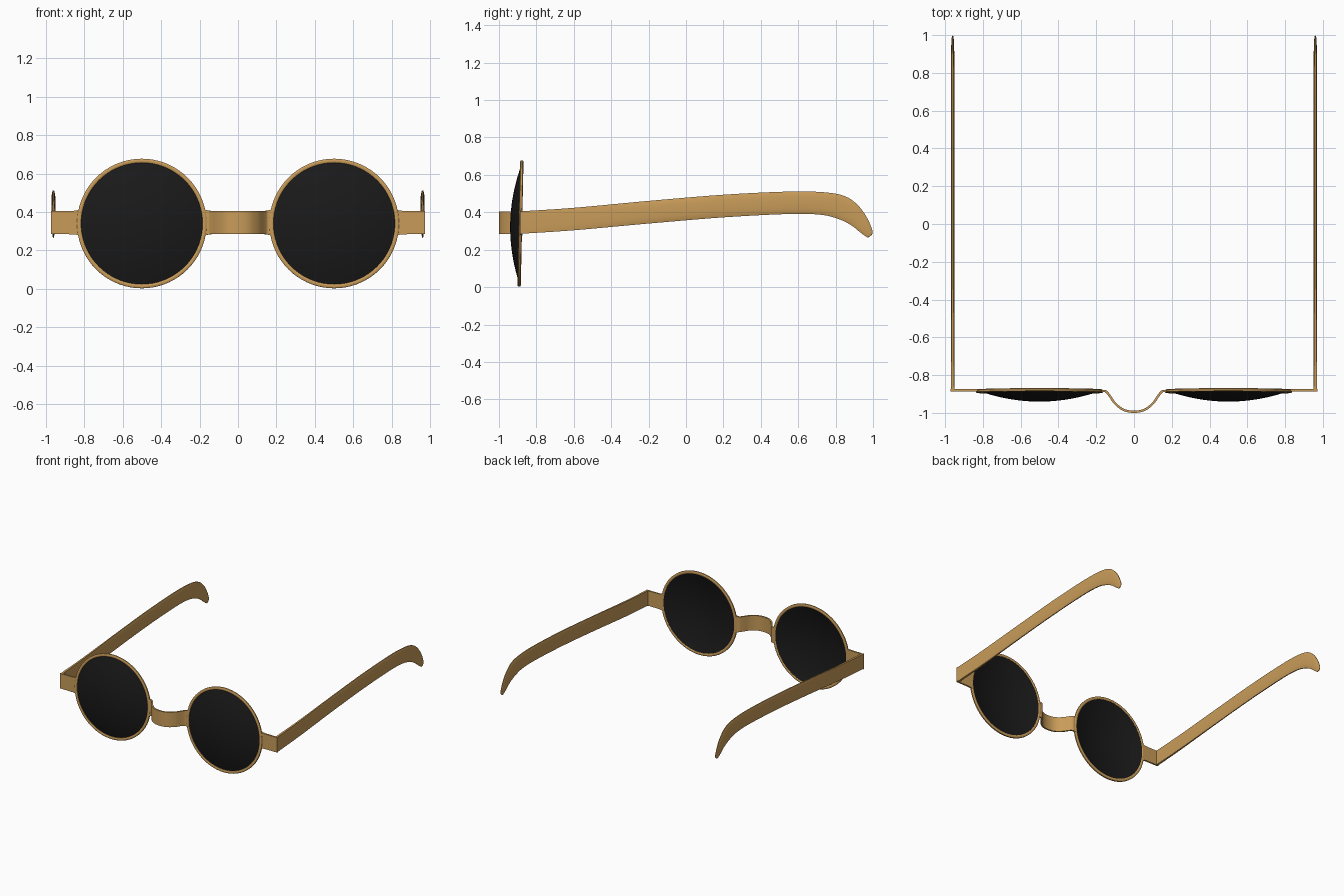
import bpy, bmesh, math
from mathutils import Vector, Matrix

if "Cube" in bpy.data.objects:
    bpy.data.objects.remove(bpy.data.objects["Cube"])

CX, CZ, CY = 0.5, 0.34, -0.885


def material(name, color):
    m = bpy.data.materials.new(name)
    m.diffuse_color = color
    m.use_nodes = True
    m.node_tree.nodes["Principled BSDF"].inputs["Base Color"].default_value = m.diffuse_color
    return m


TAN = material("tan_frame", (0.58, 0.33, 0.10, 1))
DARK = material("dark_lens", (0.010, 0.010, 0.010, 1))


def smooth_path(points, steps=6):
    """Catmull-Rom interpolation of tuples of any length."""
    p = [Vector(q) for q in points]
    p = [2 * p[0] - p[1]] + p + [2 * p[-1] - p[-2]]
    out = []
    for i in range(1, len(p) - 2):
        a, b, c, d = p[i - 1:i + 3]
        for k in range(steps):
            t = k / steps
            out.append(0.5 * (2 * b + (c - a) * t + (2 * a - 5 * b + 4 * c - d) * t * t
                              + (3 * b - a - 3 * c + d) * t ** 3))
    return out + [p[-2]]


def skin(name, rings, mat, closed=False, mirror=True, angle=40):
    """Join equal-sized vertex rings into a solid."""
    bm = bmesh.new()
    vs = [[bm.verts.new(v) for v in r] for r in rings]
    n, m = len(vs), len(vs[0])
    for i in range(n if closed else n - 1):
        a, b = vs[i], vs[(i + 1) % n]
        for j in range(m):
            k = (j + 1) % m
            bm.faces.new((a[j], a[k], b[k], b[j]))
    if not closed:
        bm.faces.new(vs[0])
        bm.faces.new(vs[-1])
    bmesh.ops.remove_doubles(bm, verts=bm.verts, dist=1e-5)
    bmesh.ops.recalc_face_normals(bm, faces=bm.faces)
    me = bpy.data.meshes.new(name)
    bm.to_mesh(me)
    bm.free()
    me.materials.append(mat)
    ob = bpy.data.objects.new(name, me)
    bpy.context.collection.objects.link(ob)
    bpy.ops.object.select_all(action='DESELECT')
    ob.select_set(True)
    bpy.context.view_layer.objects.active = ob
    bpy.ops.object.shade_smooth_by_angle(angle=math.radians(angle))
    if mirror:
        ob.modifiers.new("mirror", 'MIRROR').use_mirror_merge = False
    return ob


def lathe(name, profile, mat, sides=72):
    """Spin (radius, depth) points about the slightly tilted lens axis."""
    tilt = Matrix.Rotation(-0.022, 3, 'X')
    centre = Vector((CX, CY, CZ))
    rings = []
    for i in range(sides):
        a = 2 * math.pi * i / sides
        rings.append([centre + tilt @ Vector((r * math.cos(a), d, r * math.sin(a)))
                      for r, d in profile])
    return skin(name, rings, mat, closed=True)


def ribbon(name, path, thick, mirror):
    """Upright strip along (x, y, half_height) points."""
    rings = []
    for i, p in enumerate(path):
        t = path[min(i + 1, len(path) - 1)] - path[max(i - 1, 0)]
        n = Vector((-t.y, t.x, 0)).normalized() * thick / 2
        c, h = Vector((p.x, p.y, 0.345)), Vector((0, 0, p.z))
        rings.append([c + n + h, c - n + h, c - n - h, c + n - h])
    return skin(name, rings, TAN, mirror=mirror)


# round rims with softened edges
lathe("rim", [(0.316, -0.006), (0.320, -0.009), (0.332, -0.009), (0.337, -0.005),
              (0.337, 0.005), (0.332, 0.009), (0.320, 0.009), (0.316, 0.006)], TAN)

# thin domed lenses bulging forward
arc = [(0.319 * i / 10, -0.055 * (1 - (i / 10) ** 2)) for i in range(11)]
lathe("lens", arc + [(r, d + 0.006) for r, d in reversed(arc)], DARK)

# bowed nose bridge
half = [(0.174, -0.884, 0.068), (0.150, -0.886, 0.062), (0.130, -0.908, 0.060),
        (0.100, -0.950, 0.060), (0.055, -0.984, 0.060)]
bridge = [(-x, y, h) for x, y, h in half] + [(0, -0.994, 0.060)] + half[::-1]
ribbon("nose_bridge", smooth_path(bridge, 5), 0.012, False)

# end tabs between rims and temples
tab = [Vector(p) for p in [(0.823, -0.881, 0.070), (0.835, -0.881, 0.064),
                           (0.855, -0.881, 0.061), (0.972, -0.881, 0.060)]]
ribbon("end_tab", tab, 0.013, True)

# temple arms: upper y, z / lower y, z / half thickness / edge roundness
stations = [(-0.886, 0.405, -0.886, 0.285, 0.0095, 0.9),
            (-0.600, 0.424, -0.600, 0.304, 0.0095, 0.7),
            (-0.200, 0.461, -0.200, 0.340, 0.0100, 0.4),
            (0.200, 0.494, 0.200, 0.373, 0.0100, 0.35),
            (0.550, 0.511, 0.550, 0.391, 0.0100, 0.35),
            (0.740, 0.507, 0.720, 0.387, 0.0100, 0.35),
            (0.850, 0.486, 0.810, 0.366, 0.0095, 0.35),
            (0.920, 0.437, 0.880, 0.333, 0.0085, 0.35),
            (0.970, 0.367, 0.930, 0.294, 0.0070, 0.35),
            (0.997, 0.300, 0.966, 0.268, 0.0045, 0.3),
            (0.993, 0.279, 0.978, 0.267, 0.0025, 0.3)]
rings = []
for uy, uz, ly, lz, w, e in smooth_path(stations, 5):
    top, low = Vector((0.960, uy, uz)), Vector((0.960, ly, lz))
    section = [(0, e), (0.08, 0.5 + e / 2), (0.25, 1), (0.75, 1), (0.92, 0.5 + e / 2), (1, e)]
    side = [(t, k * w) for t, k in section]
    loop = side + [(t, -x) for t, x in reversed(side)]
    rings.append([top.lerp(low, t) + Vector((x, 0, 0)) for t, x in loop])
skin("temple_arm", rings, TAN)
